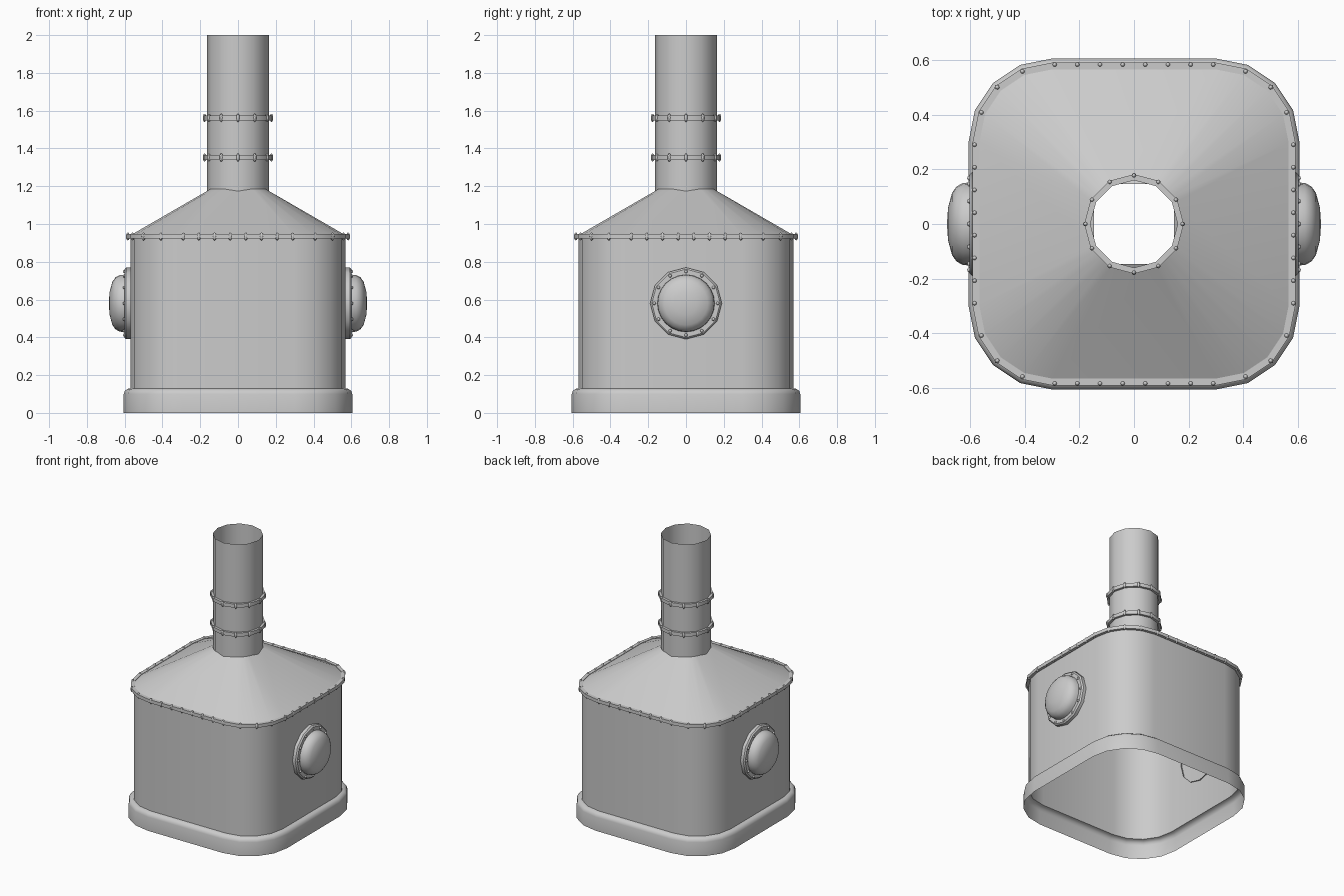
import bpy, bmesh
from math import sin, cos, pi, radians, atan2
from mathutils import Matrix, Vector

if "Cube" in bpy.data.objects:
    bpy.data.objects.remove(bpy.data.objects["Cube"])


def finish(name, bm, angle=35):
    bmesh.ops.recalc_face_normals(bm, faces=bm.faces)
    me = bpy.data.meshes.new(name)
    bm.to_mesh(me)
    bm.free()
    ob = bpy.data.objects.new(name, me)
    bpy.context.collection.objects.link(ob)
    bpy.ops.object.select_all(action='DESELECT')
    ob.select_set(True)
    bpy.context.view_layer.objects.active = ob
    bpy.ops.object.shade_smooth_by_angle(angle=radians(angle))
    return ob


def loft(name, rings, closed=False, matrix=None, angle=35):
    """Skin a stack of equal-length point rings."""
    bm = bmesh.new()
    vs = [[bm.verts.new(p) for p in ring] for ring in rings]
    pairs = list(zip(vs, vs[1:]))
    if closed:
        pairs.append((vs[-1], vs[0]))
    for a, b in pairs:
        for i in range(len(a)):
            j = (i + 1) % len(a)
            bm.faces.new((a[i], a[j], b[j], b[i]))
    bmesh.ops.remove_doubles(bm, verts=bm.verts, dist=1e-5)
    if matrix:
        bm.transform(matrix)
    return finish(name, bm, angle)


def circle(r, z, n=12):
    return [(r * cos(2 * pi * i / n), r * sin(2 * pi * i / n), z) for i in range(n)]


def rounded_square(half, z, core=0.3):
    """Square with straight sides of +-core and four-segment corners."""
    pts = []
    for q in range(4):
        c = Matrix.Rotation(q * pi / 2, 3, 'Z') @ Vector((core, core, 0))
        for k in range(5):
            a = q * pi / 2 + k * pi / 8
            pts.append((c.x + (half - core) * cos(a), c.y + (half - core) * sin(a), z))
    return pts


def rivets(name, points, r, h, matrix=None):
    """Small rivets running through a flange along local z."""
    bm = bmesh.new()
    for p in points:
        m = Matrix.Translation(p) @ Matrix.Diagonal((r, r, h, 1))
        bmesh.ops.create_uvsphere(bm, u_segments=8, v_segments=6, radius=1, matrix=m)
    if matrix:
        bm.transform(matrix)
    return finish(name, bm, 60)


# Foot skirt with rounded shoulder
loft("base_skirt", [rounded_square(h, z) for h, z in
     ((0.605, 0), (0.605, 0.1), (0.599, 0.117), (0.585, 0.127), (0.57, 0.13))], angle=40)

# Body shell
loft("body_shell", [rounded_square(0.57, 0.13), rounded_square(0.57, 0.935)])

# Tapered roof from rounded square to round pipe
eave = rounded_square(0.57, 0.94)
collar = []
for x, y, z in eave:
    a = atan2(y, x)
    collar.append((0.165 * cos(a), 0.165 * sin(a), 1.185))
loft("roof", [eave, collar])

# Eave flange with rivets
loft("eave_flange", [rounded_square(h, z) for h, z in
     ((0.565, 0.922), (0.59, 0.922), (0.59, 0.946), (0.565, 0.946))], closed=True)
side = [(0.583, -0.29 + 0.58 * i / 7, 0.934) for i in range(8)]
side += [(0.558, 0.408, 0.934), (0.5, 0.5, 0.934), (0.408, 0.558, 0.934)]
rivets("eave_rivets", [Matrix.Rotation(q * pi / 2, 3, 'Z') @ Vector(p)
                       for q in range(4) for p in side], 0.01, 0.021)

# Chimney pipe and its two riveted bands
loft("chimney_pipe", [circle(0.165, 1.175), circle(0.165, 2.0)])
for i, z in enumerate((1.352, 1.562)):
    loft(f"pipe_band_{i + 1}", [circle(r, z + d) for r, d in
         ((0.16, -0.013), (0.182, -0.013), (0.182, 0.013), (0.16, 0.013))], closed=True)
    rivets(f"pipe_band_rivets_{i + 1}", circle(0.177, z), 0.009, 0.022)

# Domed portholes on both sides
for label, s in (("right", 1), ("left", -1)):
    m = Matrix.Translation((0, 0, 0.58)) @ Matrix.Rotation(s * pi / 2, 4, 'Y')
    loft(f"porthole_flange_{label}", [circle(r, d) for r, d in
         ((0.19, 0.562), (0.19, 0.592), (0.181, 0.601), (0.14, 0.601))], matrix=m)
    loft(f"porthole_dome_{label}", [circle(r, d, 24) for r, d in
         ((0.152, 0.595), (0.15, 0.625), (0.138, 0.648), (0.115, 0.665),
          (0.06, 0.68), (0, 0.684))], matrix=m, angle=60)
    rivets(f"porthole_rivets_{label}", circle(0.168, 0.601), 0.009, 0.009, matrix=m)
